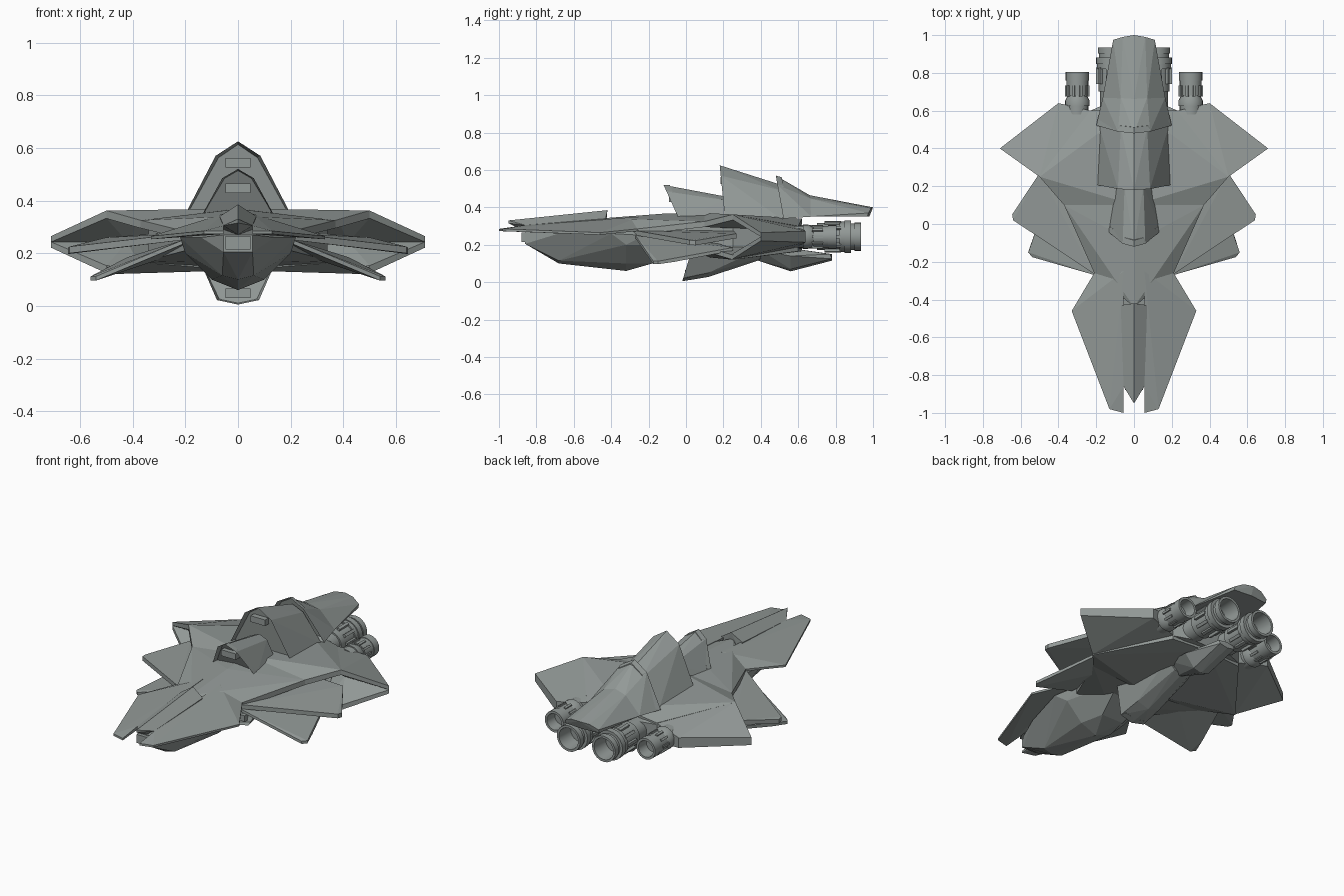
import bpy, bmesh, math
from mathutils import Matrix, Vector

if "Cube" in bpy.data.objects:
    bpy.data.objects.remove(bpy.data.objects["Cube"])

# One flat hull colour
grey = bpy.data.materials.new("hull_grey")
grey.use_nodes = True
colour = (0.29, 0.32, 0.31, 1)
grey.diffuse_color = colour
grey.node_tree.nodes["Principled BSDF"].inputs["Base Color"].default_value = colour


def finish(name, bm, mirrored=False):
    bmesh.ops.recalc_face_normals(bm, faces=bm.faces)
    mesh = bpy.data.meshes.new(name)
    bm.to_mesh(mesh)
    bm.free()
    mesh.materials.append(grey)
    obj = bpy.data.objects.new(name, mesh)
    bpy.context.collection.objects.link(obj)
    if mirrored:
        obj.modifiers.new("mirror", "MIRROR")
    return obj


def shell(name, points, mirrored=False, recess=False):
    """Faceted convex part; either a mirrored pair or one symmetric body."""
    bm = bmesh.new()
    points = list(points)
    if not mirrored:
        points += [(-x, y, z) for x, y, z in points if x > 0]
    for p in points:
        bm.verts.new(p)
    result = bmesh.ops.convex_hull(bm, input=bm.verts)
    spare = {g for g in result["geom_interior"] + result["geom_unused"]
             if isinstance(g, bmesh.types.BMVert)}
    bmesh.ops.delete(bm, geom=list(spare), context="VERTS")
    bmesh.ops.dissolve_limit(bm, angle_limit=0.03, verts=bm.verts, edges=bm.edges)
    bmesh.ops.recalc_face_normals(bm, faces=bm.faces)
    if recess:
        front = min(bm.faces, key=lambda f: f.normal.y)
        bmesh.ops.inset_individual(bm, faces=[front], thickness=0.015, depth=-0.03)
    return finish(name, bm, mirrored)


def slab(name, outline, thick):
    """Mirrored pair of plates with the given top outline."""
    return shell(name, outline + [(x, y, z - thick) for x, y, z in outline], True)


def bar(name, y, z, height=0.036):
    bm = bmesh.new()
    bmesh.ops.create_cube(bm, size=1, matrix=Matrix.Translation((0, y, z))
                          @ Matrix.Diagonal((0.095, 0.04, height, 1)))
    return finish(name, bm)


# Forked nose deck and its raised central wedge
slab("nose_deck", [(.055, -1, .285), (.13, -.98, .285), (.33, -.46, .265),
                   (.21, -.26, .285), (.055, -.25, .35), (.055, -.86, .305)], .012)
shell("nose_wedge", [(0, -.95, .33), (0, -.95, .315), (.055, -.86, .305),
                     (.07, -.43, .34), (0, -.42, .385), (0, -.86, .27), (.06, -.43, .28)])

# Boat-shaped belly
shell("belly", [(.055, -.86, .27), (.055, -.86, .205), (.14, -.68, .26), (.06, -.68, .115),
                (0, -.68, .1), (.22, -.4, .26), (.2, -.32, .2), (.1, -.32, .1),
                (0, -.32, .06), (.2, -.22, .25), (.07, -.18, .1), (0, -.18, .1),
                (.12, .02, .2), (.1, -.2, .33)])
bar("nose_port", -.86, .24, .05)

# Main body: thin shoulders over and under, core at the rear
slab("shoulder_front", [(0, -.44, .342), (.21, -.26, .285), (.37, .1, .325),
                        (0, .1, .37), (0, -.1, .368)], .03)
slab("shoulder_rear", [(.37, .1, .325), (.5, .25, .362), (.23, .6, .3),
                       (0, .62, .34), (0, .1, .37)], .03)
slab("under_front", [(.2, -.24, .235), (.37, .1, .19), (0, .1, .17), (0, -.2, .2)], .025)
slab("under_rear", [(.37, .1, .19), (.5, .25, .145), (.23, .6, .19),
                    (0, .62, .19), (0, .1, .16)], .025)
shell("core", [(.16, -.15, .27), (.16, -.15, .22), (.34, .25, .33), (.34, .25, .16),
               (.23, .6, .29), (.23, .6, .185), (.14, .64, .3), (.14, .64, .18)])

# Clamshell wings, the lower shell mirroring the upper about the wing plane
middle = .243
for name, side in (("upper_wing", 1), ("lower_wing", -1)):
    heights = [(.5, .25, .119), (.5, .25, .09), (.71, .4, .022), (.71, .4, 0),
               (.4, .64, .03), (.4, .64, 0), (.23, .6, .055), (.23, .6, 0),
               (.42, .4, 0), (.37, .3, .1)]
    shell(name, [(x, y, middle + side * h) for x, y, h in heights], True)

# Feather blades set in the mouth of each wing
slab("upper_blade", [(.21, -.265, .275), (.64, .02, .225), (.645, .05, .222),
                     (.5, .27, .26), (.25, .25, .28)], .025)
slab("lower_blade", [(.21, -.27, .25), (.54, -.175, .112), (.56, -.15, .112),
                     (.53, -.06, .125), (.42, .25, .185), (.2, .1, .225)], .016)


def hood(name, y, lean, front, back):
    """Spine cowl: front profile (x, z) leaning forward, explicit rear points."""
    peak = front[0][1]
    shell(name, [(x, y + (peak - z) * lean, z) for x, z in front] + back, recess=True)


# Stepped dorsal cowls
hood("front_cowl", -.12, .45, [(0, .52), (.06, .485), (.145, .33)],
     [(0, .2, .46), (.05, .2, .44), (.11, .2, .33)])
hood("middle_cowl", .18, .1, [(0, .625), (.085, .57), (.21, .33)],
     [(0, .51, .52), (.07, .51, .49), (.185, .52, .33)])
hood("rear_cowl", .48, .18, [(0, .57), (.085, .52), (.2, .34)],
     [(0, .67, .46), (.07, .67, .445), (.165, .67, .35)])
shell("tail_cowl", [(0, .66, .465), (.07, .66, .448), (.167, .66, .35), (0, 1, .4),
                    (.06, .99, .395), (.11, .975, .37), (.11, .97, .35), (0, .98, .35)])
bar("front_cowl_port", -.07, .447)
bar("middle_cowl_port", .205, .543)

# Ventral keel
hood("keel_front", -.02, -.3, [(0, .005), (.08, .022), (.14, .16)],
     [(0, .12, .028), (.075, .12, .05), (0, .4, .12), (.05, .4, .13), (.1, .4, .18)])
shell("keel_rear", [(0, .34, .13), (.08, .4, .17), (0, .56, .058), (.05, .56, .07),
                    (.11, .56, .14), (0, .78, .115), (.05, .78, .125), (.05, .77, .15),
                    (0, .78, .15), (.05, .5, .19)])
bar("keel_port", .015, .048)


def engine(name, x, start, length, radius, profile):
    """Hollow ringed nozzle turned about the y axis, with raised slats."""
    bm = bmesh.new()
    sides = 20
    rings = []
    for along, r in profile:
        ring = []
        for i in range(sides):
            a = math.tau * i / sides
            ring.append(bm.verts.new((x + radius * r * math.cos(a), start + length * along,
                                      middle + radius * r * math.sin(a))))
        rings.append(ring)
    for a, b in zip(rings, rings[1:]):
        for i in range(sides):
            j = (i + 1) % sides
            bm.faces.new((a[i], a[j], b[j], b[i]))
    bm.faces.new(rings[0])
    bm.faces.new(rings[-1])
    for i in range(10):
        spot = (Matrix.Translation((x, start + length * .55, middle))
                @ Matrix.Rotation(math.tau * i / 10, 4, "Y")
                @ Matrix.Translation((radius * .9, 0, 0)))
        bmesh.ops.create_cube(bm, size=1, matrix=spot @ Matrix.Diagonal(
            (radius * .2, length * .26, radius * .2, 1)))
    obj = finish(name, bm, True)
    bpy.ops.object.select_all(action="DESELECT")
    obj.select_set(True)
    bpy.context.view_layer.objects.active = obj
    bpy.ops.object.shade_smooth_by_angle(angle=math.radians(30))


# Two engine pairs
mouth = [(1, .74), (.7, .66)]
engine("outer_engine", .3, .58, .225, .065,
       [(0, .9), (.2, .9), (.2, 1), (.32, 1), (.45, .78), (.45, .9),
        (.8, .9), (.8, .95), (1, .95)] + mouth)
engine("inner_engine", .115, .6, .335, .085,
       [(0, .75), (.3, .75), (.3, .85), (.66, .85), (.66, .95), (.74, .95), (.74, 1.02),
        (.84, 1.02), (.84, .82), (.9, .82), (.9, .9), (1, .9)] + mouth)
